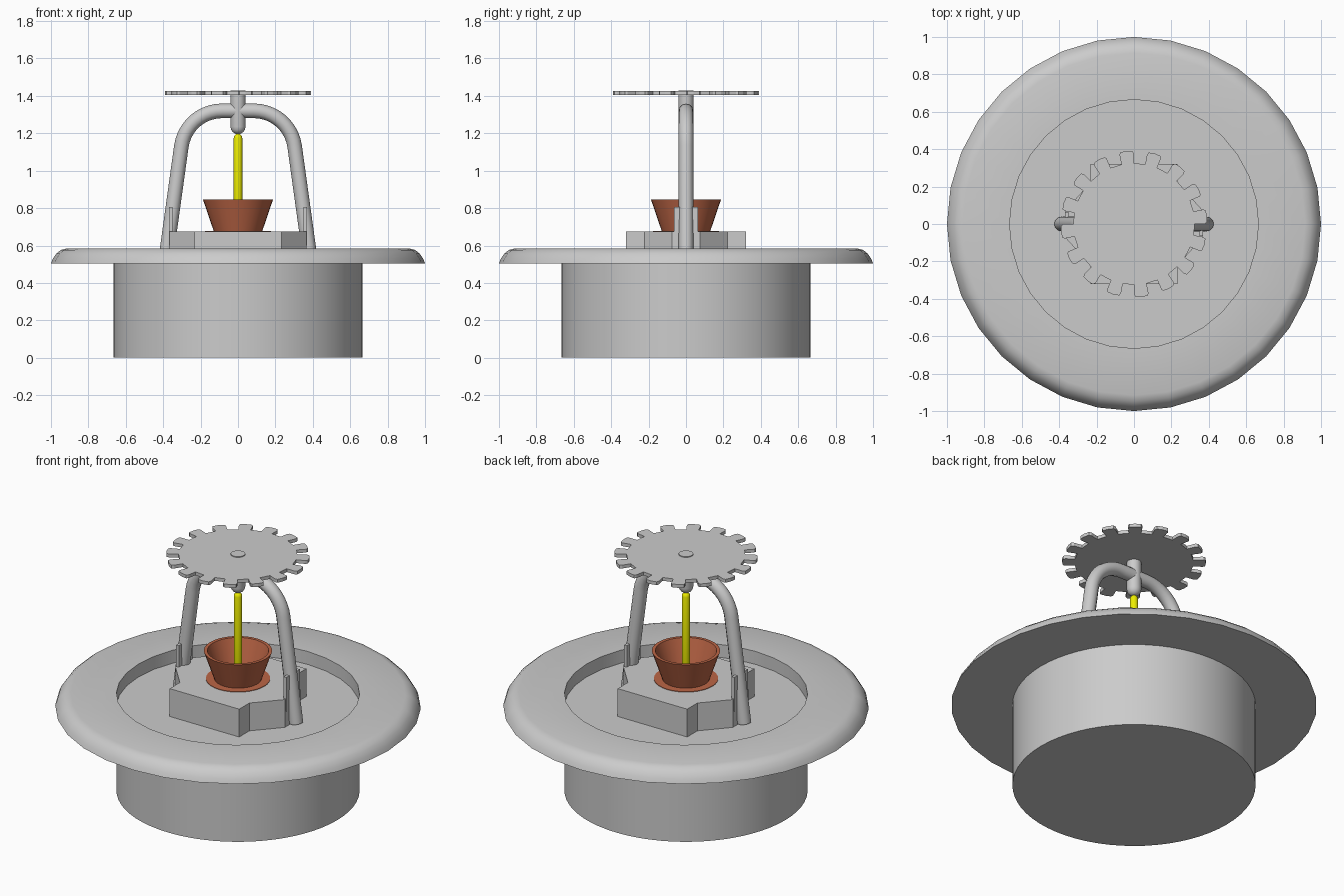
import bpy, bmesh
from math import sin, cos, pi, radians

if "Cube" in bpy.data.objects:
    bpy.data.objects.remove(bpy.data.objects["Cube"])


def material(name, rgb):
    m = bpy.data.materials.new(name)
    m.diffuse_color = (*rgb, 1)
    m.use_nodes = True
    m.node_tree.nodes["Principled BSDF"].inputs["Base Color"].default_value = m.diffuse_color
    return m


def add(name, bm, mat=None, smooth=True):
    bmesh.ops.recalc_face_normals(bm, faces=bm.faces)
    me = bpy.data.meshes.new(name)
    bm.to_mesh(me)
    bm.free()
    ob = bpy.data.objects.new(name, me)
    bpy.context.collection.objects.link(ob)
    if mat:
        me.materials.append(mat)
    if smooth:
        shade(ob)
    return ob


def shade(ob):
    bpy.ops.object.select_all(action='DESELECT')
    ob.select_set(True)
    bpy.context.view_layer.objects.active = ob
    bpy.ops.object.shade_smooth_by_angle(angle=radians(35))


def lathe(name, profile, sides, mat=None, closed=False):
    """Spin (radius, z) points about z; open profiles start and end on the axis."""
    bm = bmesh.new()
    rings = []
    for r, z in profile:
        n = 1 if r == 0 else sides
        rings.append([bm.verts.new((r * cos(2 * pi * i / sides), r * sin(2 * pi * i / sides), z))
                      for i in range(n)])
    pairs = list(zip(rings, rings[1:])) + ([(rings[-1], rings[0])] if closed else [])
    for a, b in pairs:
        for i in range(sides):
            j = (i + 1) % sides
            quad = [a[i % len(a)], a[j % len(a)], b[j % len(b)], b[i % len(b)]]
            bm.faces.new(list(dict.fromkeys(quad)))
    return add(name, bm, mat)


def prism(name, outline, z0, z1):
    bm = bmesh.new()
    face = bm.faces.new([bm.verts.new((x, y, z0)) for x, y in outline])
    ext = bmesh.ops.extrude_face_region(bm, geom=[face])
    # keep the base face so the prism is closed
    verts = [g for g in ext['geom'] if isinstance(g, bmesh.types.BMVert)]
    bmesh.ops.translate(bm, vec=(0, 0, z1 - z0), verts=verts)
    if not face.is_valid:
        bmesh.ops.holes_fill(bm, edges=bm.edges)
    return add(name, bm, smooth=False)


copper = material("copper", (0.5, 0.13, 0.06))
yellow = material("yellow", (0.85, 0.85, 0.0))

# Base drum and the rounded flange ring around its recess
lathe("base_drum", [(0, 0), (.665, 0), (.665, .507), (0, .507)], 64)
lathe("flange", [(.665, .505), (1, .505), (.99, .53), (.972, .556), (.948, .576), (.915, .585),
                 (.665, .585)], 32, closed=True)

# Stepped nut with a tapering wing to each leg
quarter = [(.365, .075), (.232, .223), (.232, .32)]
right = [(x, -y) for x, y in quarter[::-1]] + quarter
prism("nut", right + [(-x, -y) for x, y in right], .507, .675)

# Lugs standing on the wings beside each leg
for side, s in (("left", -1), ("right", 1)):
    prism(side + "_lug", [(s * .35, -.065), (s * .368, -.065), (s * .368, .065), (s * .35, .065)],
          .6, .805)

# Seat ring and cup
lathe("seat_ring", [(0, .66), (.176, .66), (.176, .678), (0, .678)], 32, copper)
lathe("cup", [(0, .672), (.128, .672), (.187, .845), (.168, .845), (.115, .69), (0, .69)], 32, copper)

# Glass bulb with round ends
arc = [(.023 * cos(a), .023 * sin(a)) for a in (0, pi / 6, pi / 3)]
lathe("bulb", [(0, .685)] + [(r, .708 - h) for r, h in arc[::-1]]
      + [(r, 1.175 + h) for r, h in arc] + [(0, 1.198)], 16, yellow)

# Arched frame: straight legs joined by an arch
half = [(.388, .515)] + [(.085 + .22 * cos(a), 1.1 + .22 * sin(a))
                         for a in [radians(8 + 82 * i / 10) for i in range(11)]]
path = half + [(-x, z) for x, z in half[::-1]]
cu = bpy.data.curves.new("frame_arch", 'CURVE')
cu.dimensions = '3D'
cu.bevel_depth = .039
cu.bevel_resolution = 4
cu.use_fill_caps = True
sp = cu.splines.new('POLY')
sp.points.add(len(path) - 1)
for p, (x, z) in zip(sp.points, path):
    p.co = (x, 0, z, 1)
arch = bpy.data.objects.new("frame_arch", cu)
bpy.context.collection.objects.link(arch)
bpy.ops.object.select_all(action='DESELECT')
arch.select_set(True)
bpy.context.view_layer.objects.active = arch
bpy.ops.object.convert(target='MESH')
shade(bpy.context.view_layer.objects.active)

# Centre post with a round lower tip
tip = [(.04 * sin(a), 1.235 - .04 * cos(a)) for a in [pi / 8 * i for i in range(1, 5)]]
lathe("centre_post", [(0, 1.195)] + tip + [(.04, 1.43), (0, 1.43)], 24)

# Toothed deflector plate
tooth = [(-8.6, .325), (-6.9, .378), (-5.6, .39), (0, .393), (5.6, .39), (6.9, .378), (8.6, .325),
         (5.7 + 5.55, .325)]
outline = []
for k in range(16):
    for a, r in tooth[:-1]:
        t = radians(6 + 22.5 * k + (a * .85 if r > .33 else a * .68))
        outline.append((r * cos(t), r * sin(t)))
prism("deflector", outline, 1.405, 1.425)
